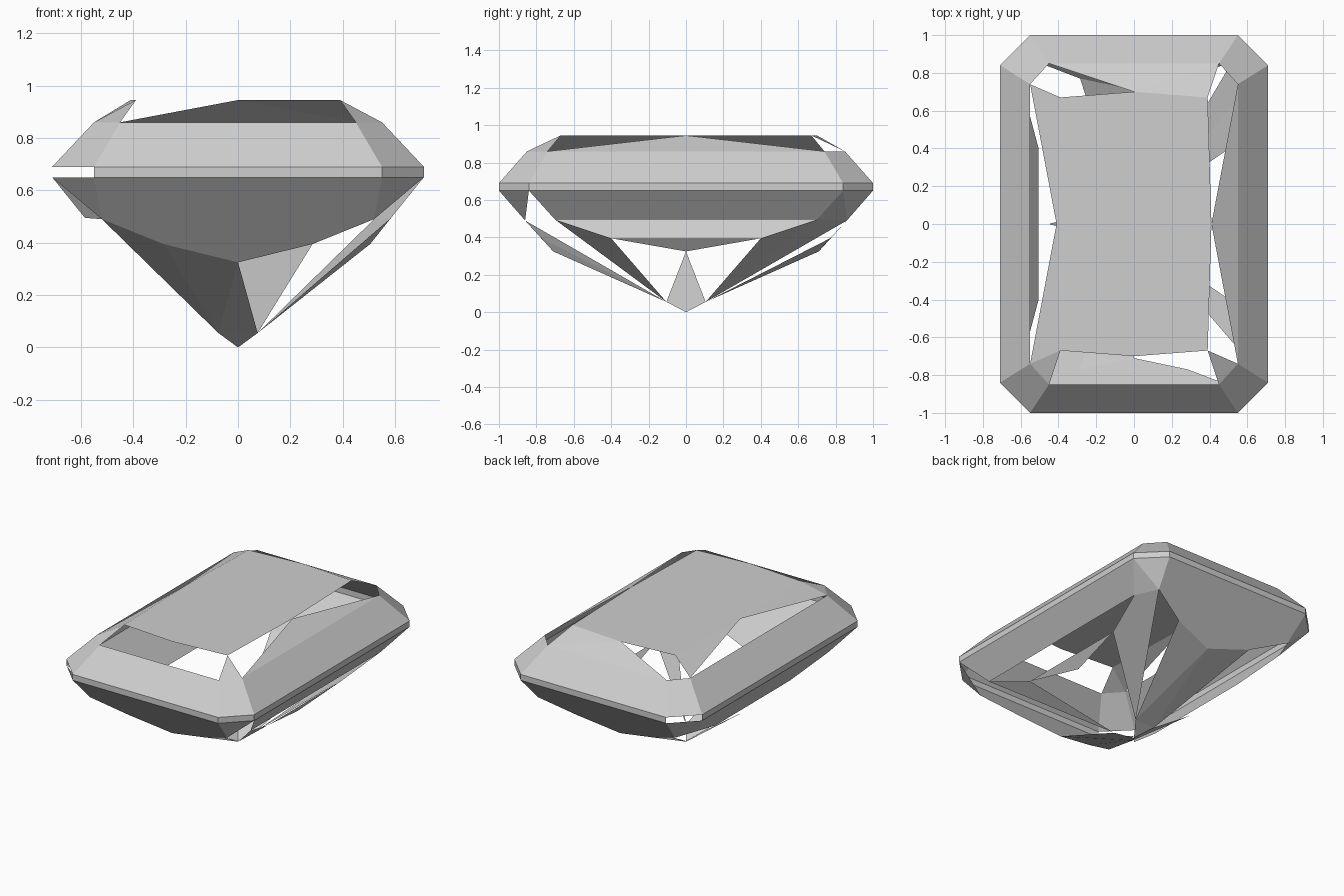
import bpy

cube = bpy.data.objects.get("Cube")
if cube:
    bpy.data.objects.remove(cube, do_unlink=True)

# One pale grey for the whole stone
grey = bpy.data.materials.new("pale_grey")
grey.use_nodes = True
grey.diffuse_color = (0.62, 0.62, 0.62, 1)
grey.node_tree.nodes["Principled BSDF"].inputs["Base Color"].default_value = (0.62, 0.62, 0.62, 1)

# Facet points in the +x +y quarter: "end" lies on the short sides, "side" on the long ones
POINTS = {
    "table_corner": (0.39, 0.67, 0.945),
    "table_end": (0, 0.70, 0.945),
    "table_side": (0.41, 0, 0.945),
    "crown_end": (0.45, 0.85, 0.86),
    "crown_side": (0.55, 0.74, 0.86),
    "top_end": (0.55, 1.0, 0.69),
    "top_side": (0.71, 0.84, 0.69),
    "low_end": (0.55, 1.0, 0.65),
    "low_side": (0.71, 0.84, 0.65),
    "pav_end": (0.52, 0.86, 0.49),
    "pav_side": (0.585, 0.70, 0.495),
    "star_end": (0.285, 0.77, 0.395),
    "star_side": (0.505, 0.40, 0.395),
    "mid_end": (0, 0.71, 0.325),
    "mid_side": (0.45, 0, 0.325),
    "tip_ring": (0.075, 0.105, 0.055),
    "tip": (0, 0, 0),
}
BACK_LEFT, BACK_RIGHT, FRONT_LEFT, FRONT_RIGHT = (1, 1), (-1, 1), (1, -1), (-1, -1)
ALL = (BACK_LEFT, BACK_RIGHT, FRONT_LEFT, FRONT_RIGHT)
BACK, FRONT, LEFT, RIGHT = ("y", 1), ("y", -1), ("x", 1), ("x", -1)


def point(name, corner):
    x, y, z = POINTS[name]
    return (x * corner[0], y * corner[1], z)


def corner_facet(names, corners):
    """The same facet, mirrored into the given corners."""
    return [[point(n, c) for n in names.split()] for c in corners]


def span_facet(names, directions):
    """A facet that reaches across one side, from a half outline and its mirror."""
    facets = []
    for axis, s in directions:
        a, b = ((s, 1), (s, -1)) if axis == "x" else ((1, s), (-1, s))
        loop = [point(n, a) for n in names.split()]
        loop += [point(n, b) for n in reversed(names.split())]
        facets.append(list(dict.fromkeys((x + 0.0, y + 0.0, z) for x, y, z in loop)))
    return facets


def build(name, facets):
    index, faces = {}, []
    for facet in facets:
        n = len(facet)
        centre = [sum(p[i] for p in facet) / n for i in range(3)]
        # turn the outline so that the facet faces out of the stone
        normal = [0, 0, 0]
        for p, q in zip(facet, facet[1:] + facet[:1]):
            normal[0] += (p[1] - q[1]) * (p[2] + q[2])
            normal[1] += (p[2] - q[2]) * (p[0] + q[0])
            normal[2] += (p[0] - q[0]) * (p[1] + q[1])
        out = (centre[0], centre[1], centre[2] - 0.66)
        if sum(a * b for a, b in zip(normal, out)) < 0:
            facet = facet[::-1]
        faces.append([index.setdefault(p, len(index)) for p in facet])
    mesh = bpy.data.meshes.new(name)
    mesh.from_pydata(list(index), [], faces)
    mesh.materials.append(grey)
    mesh.update()
    bpy.context.collection.objects.link(bpy.data.objects.new(name, mesh))


# Flat table on top
outline = []
for c, names in ((BACK_LEFT, "table_end table_corner table_side"),
                 (FRONT_LEFT, "table_corner table_end"),
                 (FRONT_RIGHT, "table_corner table_side"),
                 (BACK_RIGHT, "table_corner")):
    outline += [point(n, c) for n in names.split()]
build("table", [outline])

# Small facets round the table, some open
build("upper_crown",
      span_facet("crown_side table_side", [LEFT])
      + corner_facet("table_corner table_side crown_side", [BACK_RIGHT, FRONT_RIGHT])
      + corner_facet("table_corner crown_end crown_side", [FRONT_LEFT, FRONT_RIGHT])
      + span_facet("crown_end table_end", [BACK])
      + corner_facet("table_corner table_end crown_end", [BACK_LEFT]))

# Broad sloping crown
build("lower_crown",
      span_facet("top_end crown_end", [FRONT, BACK])
      + span_facet("top_side crown_side", [LEFT, RIGHT])
      + corner_facet("top_end top_side crown_side crown_end", ALL))

# Narrow upright belt
build("girdle",
      span_facet("low_end top_end", [FRONT, BACK])
      + span_facet("low_side top_side", [LEFT, RIGHT])
      + corner_facet("low_end low_side top_side top_end", [BACK_LEFT, FRONT_LEFT]))

# Large facets under the belt
build("upper_pavilion",
      span_facet("low_end pav_end star_end mid_end", [FRONT, BACK])
      + span_facet("low_side pav_side", [LEFT, RIGHT])
      + span_facet("pav_side star_side", [RIGHT])
      + span_facet("star_side mid_side", [LEFT])
      + corner_facet("low_end low_side pav_end", ALL)
      + corner_facet("low_side pav_side pav_end", [BACK_LEFT, BACK_RIGHT]))

# Long facets running to the tip, many open
build("lower_pavilion",
      span_facet("mid_end tip_ring", [FRONT, BACK])
      + span_facet("mid_side tip_ring", [RIGHT])
      + corner_facet("star_end mid_end tip_ring", [FRONT_RIGHT, BACK_LEFT, BACK_RIGHT])
      + corner_facet("pav_end star_end tip_ring", [FRONT_RIGHT])
      + corner_facet("pav_end pav_side tip_ring", [BACK_LEFT])
      + corner_facet("pav_side star_side tip_ring", [BACK_LEFT, FRONT_LEFT]))

# Bottom tip
build("tip", span_facet("tip_ring tip", [FRONT, BACK, RIGHT]))
